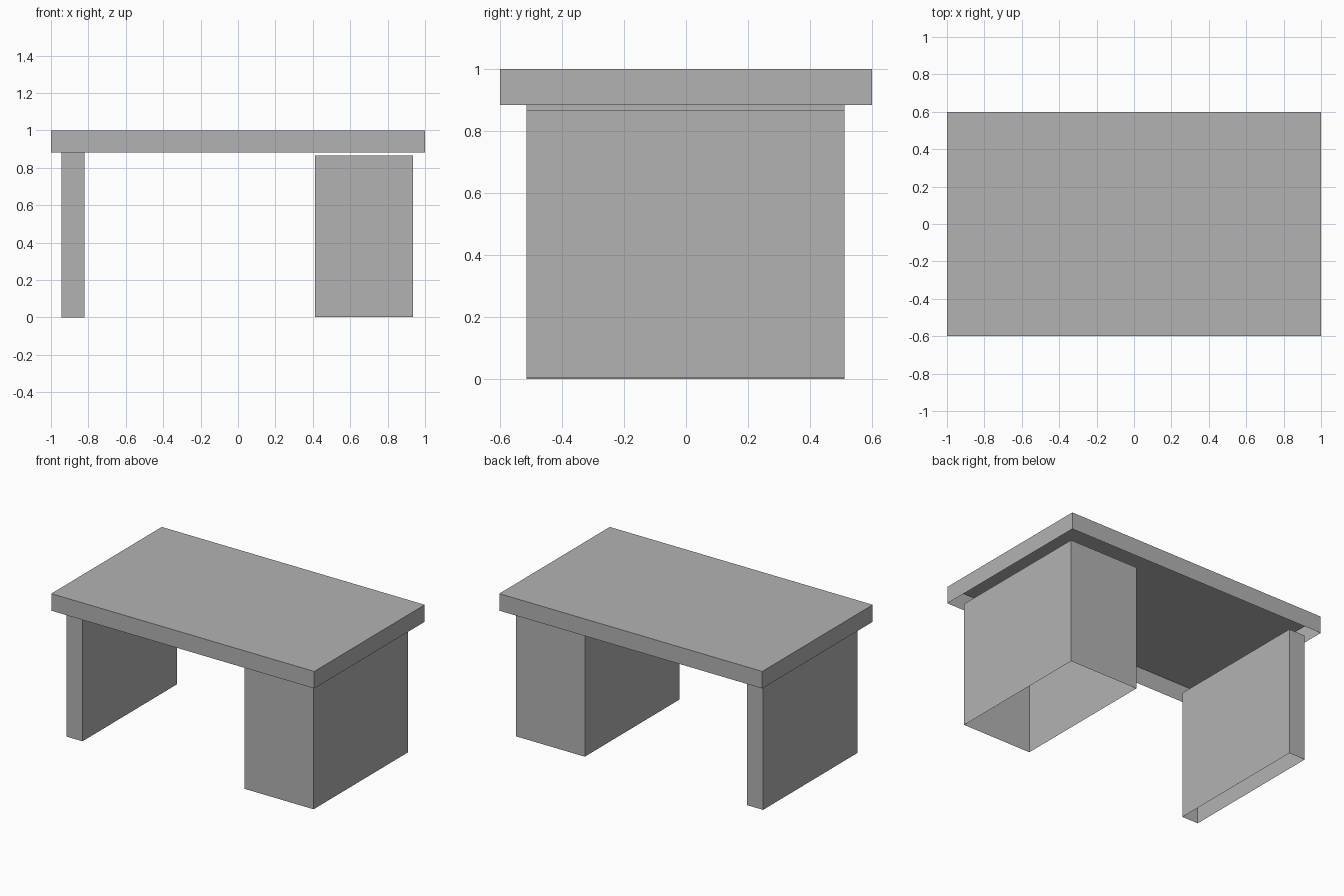
import bpy
import bmesh
from mathutils import Vector

old = bpy.data.objects.get("Cube")
if old:
    bpy.data.objects.remove(old, do_unlink=True)

# Single plain grey
grey = bpy.data.materials.new("plain grey")
grey.use_nodes = True
grey.diffuse_color = (0.45, 0.45, 0.45, 1)
grey.node_tree.nodes["Principled BSDF"].inputs["Base Color"].default_value = (0.45, 0.45, 0.45, 1)


def open_box(name, low, high):
    """Thin-walled box with four sides and a top, open underneath."""
    low, high = Vector(low), Vector(high)
    size, centre = high - low, (low + high) / 2
    bm = bmesh.new()
    bmesh.ops.create_cube(bm, size=1)
    bottom = [f for f in bm.faces if f.normal.z < -0.5]
    bmesh.ops.delete(bm, geom=bottom, context='FACES_ONLY')
    for v in bm.verts:
        v.co = Vector(a * b for a, b in zip(v.co, size)) + centre
    mesh = bpy.data.meshes.new(name)
    bm.to_mesh(mesh)
    bm.free()
    mesh.materials.append(grey)
    obj = bpy.data.objects.new(name, mesh)
    bpy.context.collection.objects.link(obj)
    return obj


# Desk top, side panel and drawer pedestal
open_box("desk_top", (-1, -0.6, 0.883), (1, 0.6, 1))
open_box("side_panel", (-0.945, -0.515, 0), (-0.822, 0.512, 0.883))
open_box("drawer_pedestal", (0.411, -0.515, 0.003), (0.936, 0.512, 0.865))
